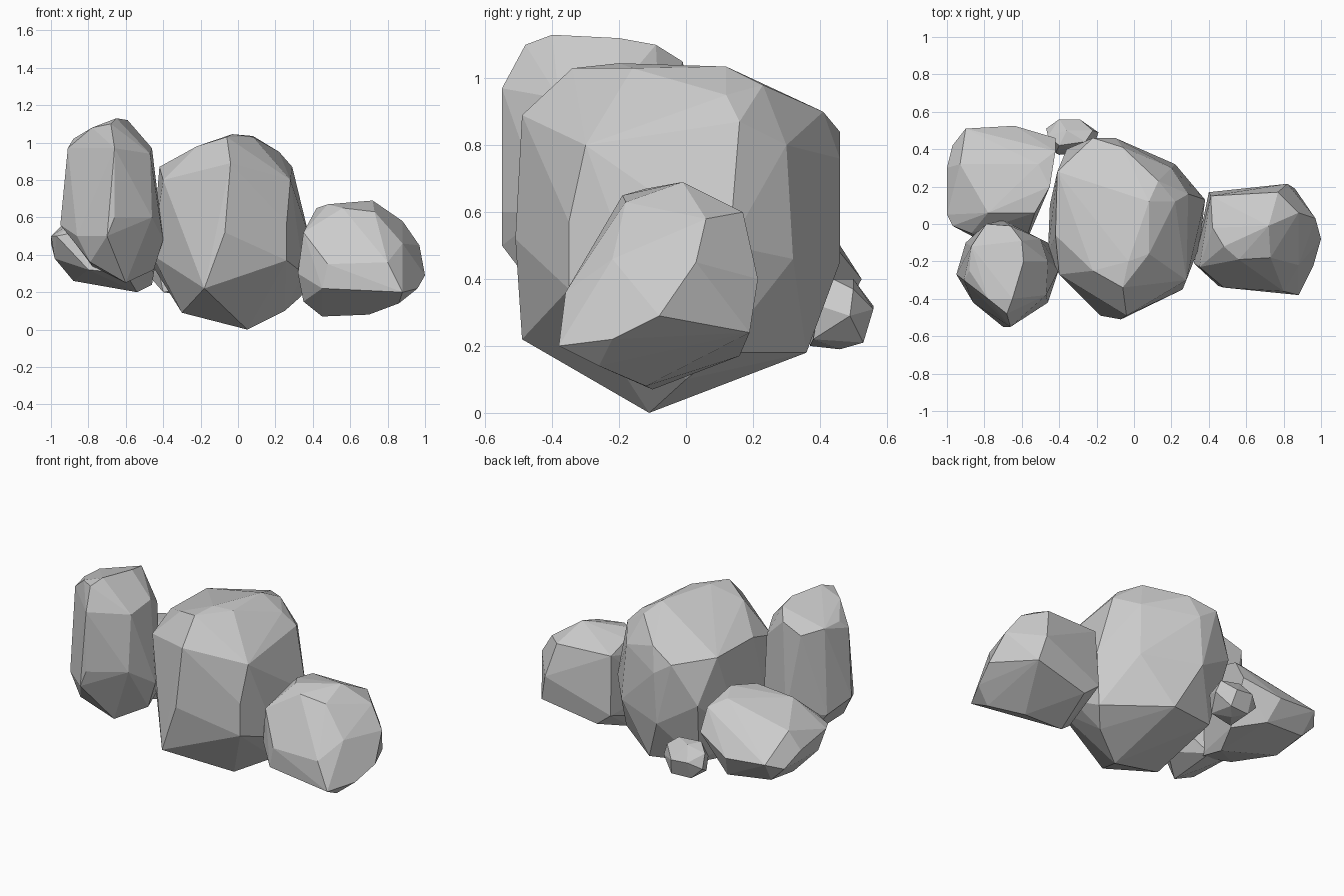
import bpy, bmesh, math


def boulder(name, *corners):
    """Faceted rock: convex hull of its key corners, near-coplanar triangles merged."""
    bm = bmesh.new()
    for c in corners:
        bm.verts.new(c)
    bmesh.ops.convex_hull(bm, input=bm.verts[:])
    bmesh.ops.delete(bm, geom=[v for v in bm.verts if not v.link_faces], context='VERTS')
    bmesh.ops.dissolve_limit(bm, angle_limit=math.radians(4), verts=bm.verts[:], edges=bm.edges[:])
    bmesh.ops.recalc_face_normals(bm, faces=bm.faces[:])
    me = bpy.data.meshes.new(name)
    bm.to_mesh(me)
    bm.free()
    ob = bpy.data.objects.new(name, me)
    bpy.context.collection.objects.link(ob)
    return ob


# Large central rock: sloped cap, upright flanks, blunt underside
boulder("main_rock",
        (-.41, .28, .87), (-.22, .46, .84), (-.06, .41, .9), (.13, .23, .98),
        (.08, .12, 1.035), (.08, -.16, 1.03), (-.03, -.2, 1.045), (-.06, -.34, 1.03),
        (-.22, -.25, .98), (-.42, -.06, .87),
        (.22, .12, .95), (.29, .16, .87), (.28, -.3, .8), (.2, .3, .8),
        (-.04, -.49, .89), (-.4, -.27, .8), (-.07, -.51, .52), (-.18, -.49, .22),
        (.26, -.35, .57), (.26, -.35, .37), (-.46, -.15, .4), (-.45, .1, .33),
        (.38, .13, .5), (.35, -.12, .3), (.34, .1, .18),
        (-.1, .46, .76), (-.12, .46, .45), (.22, .32, .46), (-.36, .4, .6),
        (.05, -.11, 0), (-.3, -.15, .09), (.25, 0, .1), (0, .36, .18), (-.3, .3, .2))

# Tall upright rock at the front left
boulder("tall_rock",
        (-.87, -.12, 1.02), (-.79, 0, 1.0), (-.66, -.01, 1.05), (-.6, -.09, 1.1),
        (-.59, -.2, 1.12), (-.65, -.4, 1.13), (-.68, -.48, 1.1), (-.78, -.4, 1.08), (-.88, -.25, 1.02),
        (-.91, -.3, .97), (-.66, -.55, .97), (-.47, -.38, .94), (-.46, -.2, .97), (-.5, -.08, .9),
        (-.95, -.27, .56), (-.9, -.1, .5), (-.86, -.42, .5), (-.7, -.55, .5),
        (-.66, -.55, .6), (-.46, -.42, .6), (-.4, -.24, .48), (-.46, -.1, .4), (-.7, .02, .5),
        (-.79, -.42, .36), (-.6, -.36, .25), (-.45, -.24, .32), (-.6, -.05, .28), (-.78, -.1, .34))

# Low leaning rock at the back left
boulder("low_rock",
        (-.93, .32, .57), (-.51, .32, .66), (-.42, .39, .61), (-.45, .2, .68),
        (-.53, .06, .66), (-.78, .06, .64), (-.97, -.01, .5), (-.87, -.05, .52),
        (-1, .3, .46), (-1, .05, .5), (-.97, .42, .38), (-.9, .51, .42), (-.64, .525, .4),
        (-.42, .46, .48), (-.98, .1, .38), (-.88, .2, .26), (-.88, .42, .29),
        (-.6, .45, .26), (-.46, .3, .24), (-.54, .12, .2), (-.6, -.15, .3), (-.8, -.1, .32))

# Medium rock on the right
boulder("right_rock",
        (.41, .15, .61), (.42, -.02, .65), (.48, -.12, .67), (.72, -.01, .69), (.77, .17, .6),
        (.56, -.19, .65), (.73, -.18, .63), (.88, .06, .58), (.97, .03, .45), (1, -.08, .29),
        (.88, -.22, .46), (.96, -.22, .22), (.88, -.38, .2), (.8, -.36, .36), (.48, -.34, .35),
        (.45, -.33, .22), (.35, -.23, .52), (.32, -.21, .3), (.86, -.26, .14),
        (.7, -.12, .08), (.45, -.1, .07), (.35, -.15, .15),
        (.4, .17, .25), (.82, .215, .4), (.86, .19, .24), (.5, .16, .17))

# Small pebble at the back
boulder("pebble",
        (-.46, .47, .36), (-.4, .42, .4), (-.26, .44, .4), (-.36, .5, .4), (-.22, .5, .37),
        (-.47, .51, .28), (-.4, .56, .32), (-.29, .56, .31), (-.19, .49, .29),
        (-.4, .52, .21), (-.27, .53, .21), (-.33, .46, .19), (-.4, .37, .2),
        (-.25, .38, .22), (-.42, .38, .3), (-.22, .4, .32))
